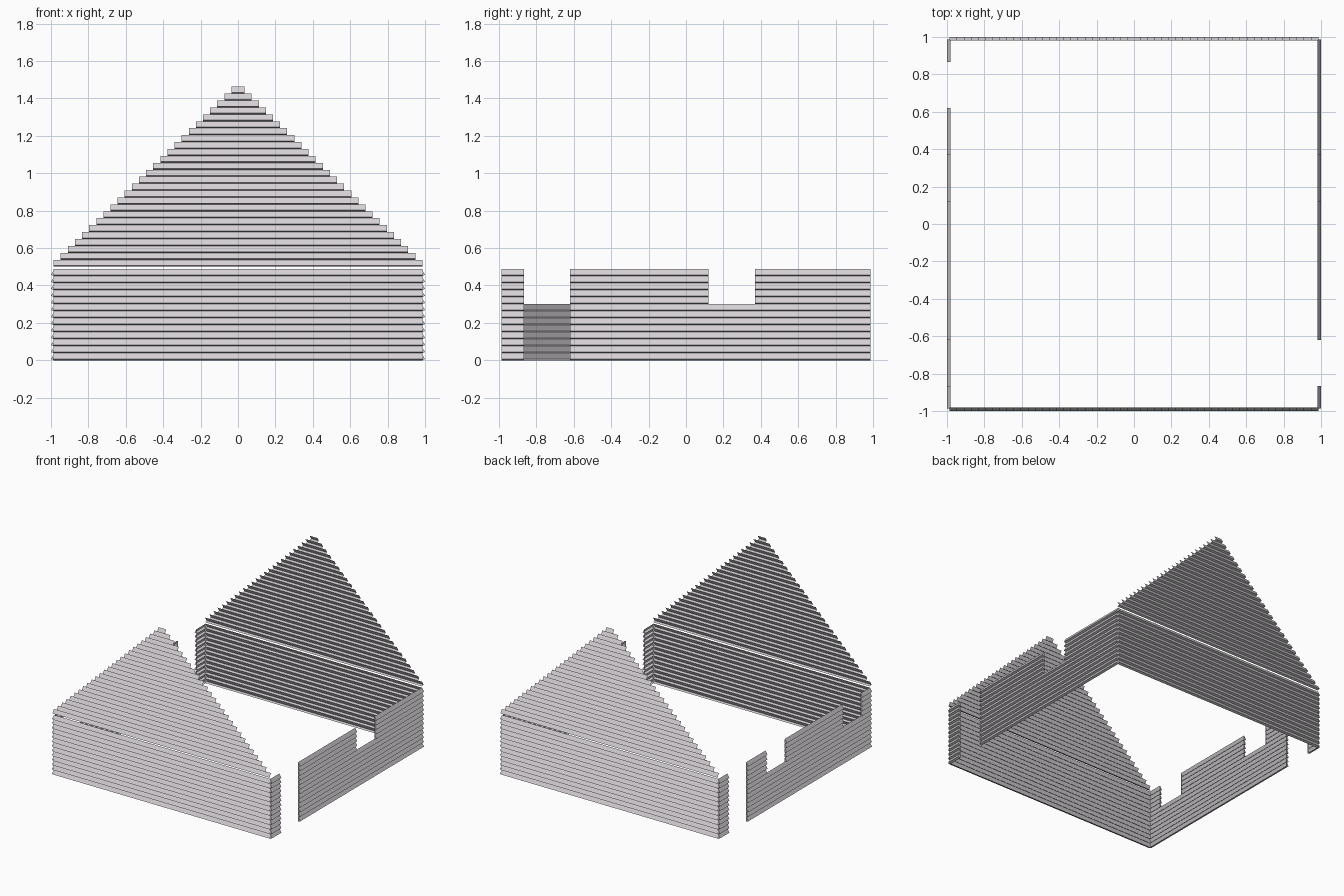
import bpy
import bmesh
from mathutils import Vector

cube = bpy.data.objects.get("Cube")
if cube:
    bpy.data.objects.remove(cube, do_unlink=True)

# Single siding colour
siding = bpy.data.materials.new("pale_grey_siding")
siding.use_nodes = True
colour = (0.66, 0.63, 0.66, 1)
siding.diffuse_color = colour
siding.node_tree.nodes["Principled BSDF"].inputs["Base Color"].default_value = colour

EDGE = 0.986     # half length of a wall
LAP = 0.0375     # wall board height
WALL_ROWS = 13
SILL_ROW = 8     # windows are open from this row up
GABLE_BASE, GABLE_TOP, GABLE_ROWS = 0.5, 1.463, 26


def add_board(bm, normal, u0, u1, z, height, capped):
    """Open clapboard strip: a short under-lip and a leaning face."""
    out = Vector((normal[0], normal[1], 0))
    along = Vector((-out.y, out.x, 0))
    profile = [(0.980, z), (1.0, z + 0.006), (0.982, z + height)]
    ends = [[bm.verts.new(out * d + along * u + Vector((0, 0, h)))
             for d, h in profile] for u in (u0, u1)]
    a, b = ends
    for i in range(2):
        bm.faces.new((a[i], b[i], b[i + 1], a[i + 1]))
    if capped:
        bm.faces.new(a)
        bm.faces.new(b[::-1])


def split_run(gaps):
    """Lengths of board left between the openings."""
    start = -EDGE
    for g0, g1 in sorted(gaps):
        yield start, g0
        start = g1
    yield start, EDGE


def make_object(name, bm):
    mesh = bpy.data.meshes.new(name)
    bm.to_mesh(mesh)
    bm.free()
    mesh.materials.append(siding)
    bpy.context.collection.objects.link(bpy.data.objects.new(name, mesh))


def make_wall(name, normal, doors=(), windows=()):
    bm = bmesh.new()
    for row in range(WALL_ROWS):
        gaps = list(doors) + (list(windows) if row >= SILL_ROW else [])
        for u0, u1 in split_run(gaps):
            add_board(bm, normal, u0, u1, row * LAP, LAP, normal[0] != 0)
    make_object(name, bm)


def make_gable(name, normal):
    bm = bmesh.new()
    height = (GABLE_TOP - GABLE_BASE) / GABLE_ROWS
    for row in range(GABLE_ROWS):
        half = EDGE + (0.035 - EDGE) * row / (GABLE_ROWS - 1)
        add_board(bm, normal, -half, half, GABLE_BASE + row * height, height, False)
    make_object(name, bm)


# End walls and their stepped gables
for side, normal in (("front", (0, -1)), ("back", (0, 1))):
    make_wall(side + "_wall", normal)
    make_gable(side + "_gable", normal)

# Side walls with doorways and open window notches
doorway = (-0.865, -0.62)
make_wall("left_wall", (1, 0), [doorway], [(0.12, 0.37)])
make_wall("right_wall", (-1, 0), [doorway], [(-0.37, -0.12), (0.62, 0.865)])
